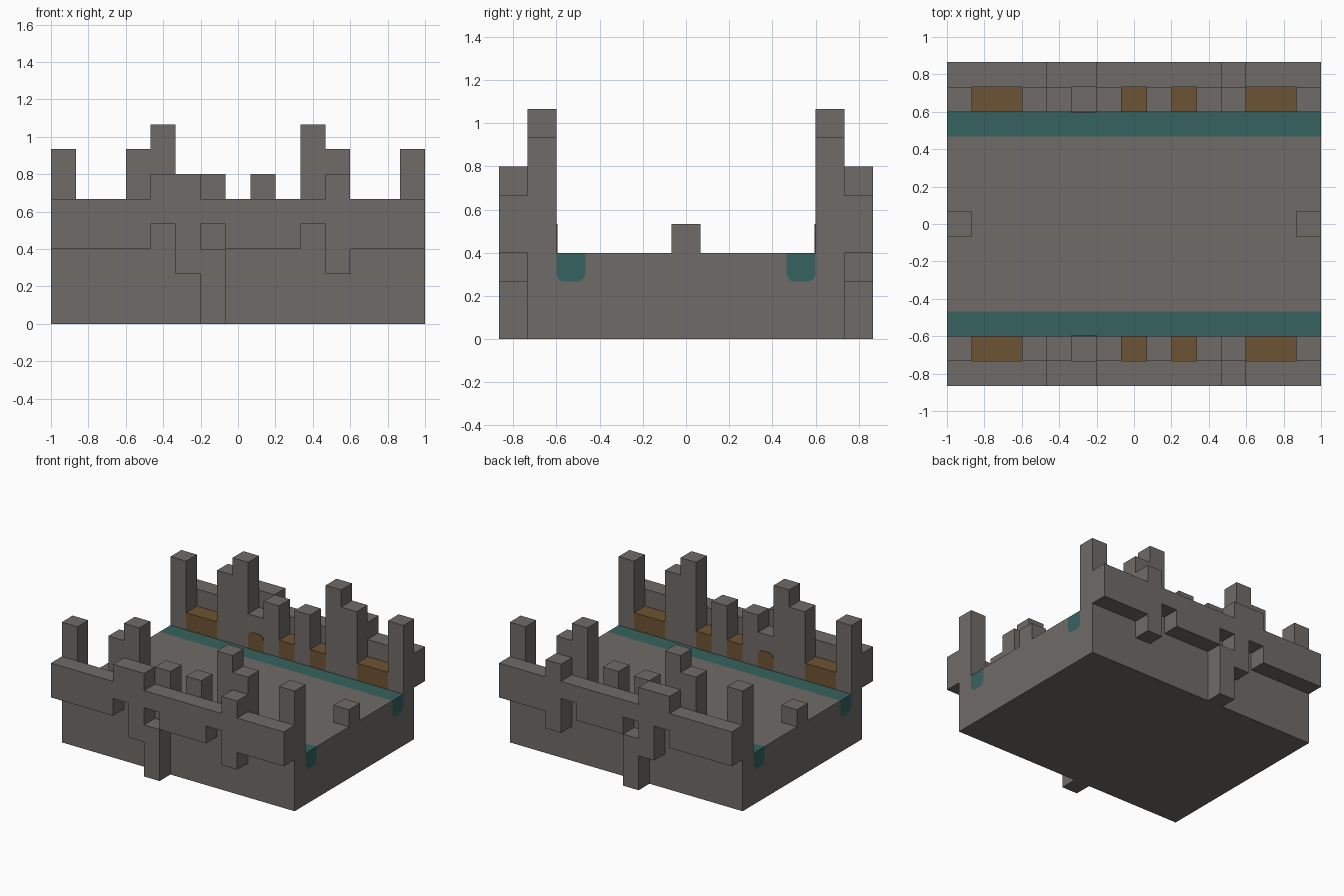
import bpy, bmesh
from math import sin, cos, pi

if "Cube" in bpy.data.objects:
    bpy.data.objects.remove(bpy.data.objects["Cube"], do_unlink=True)

U = 2 / 15  # one building block


def material(name, rgb):
    m = bpy.data.materials.new(name)
    m.use_nodes = True
    m.diffuse_color = (*rgb, 1)
    m.node_tree.nodes["Principled BSDF"].inputs["Base Color"].default_value = (*rgb, 1)
    return m


STONE = material("warm grey stone", (0.160, 0.147, 0.136))
WOOD = material("brown wood", (0.150, 0.087, 0.033))
WATER = material("teal water", (0.036, 0.124, 0.116))


def prism(name, loops, axis, a, b, mat):
    """Extrude flat outlines (block units) along x or y from a to b."""
    def place(p):
        return (a * U, p[0] * U, p[1] * U) if axis == "x" else (p[0] * U, a * U, p[1] * U)
    bm = bmesh.new()
    for loop in loops:
        bm.faces.new([bm.verts.new(place(p)) for p in loop])
    bmesh.ops.remove_doubles(bm, verts=bm.verts, dist=1e-4)
    new = bmesh.ops.extrude_face_region(bm, geom=bm.faces[:])["geom"]
    step = (b - a) * U
    bmesh.ops.translate(bm, verts=[v for v in new if isinstance(v, bmesh.types.BMVert)],
                        vec=(step, 0, 0) if axis == "x" else (0, step, 0))
    bmesh.ops.recalc_face_normals(bm, faces=bm.faces)
    me = bpy.data.meshes.new(name)
    bm.to_mesh(me)
    bm.free()
    me.materials.append(mat)
    ob = bpy.data.objects.new(name, me)
    bpy.context.collection.objects.link(ob)


def cells(spans):
    """Unit squares for (column, bottom, top) spans; columns run from -x to +x."""
    return [[(c - 7.5, z), (c - 6.5, z), (c - 6.5, z + 1), (c - 7.5, z + 1)]
            for c, lo, hi in spans for z in range(lo, hi)]


def channel(y, r=0.28):
    """Square with rounded lower corners, open edge at the top of the floor."""
    pts = [(y - 0.5, 3)]
    for cx, start in ((y - 0.5 + r, pi), (y + 0.5 - r, 1.5 * pi)):
        pts += [(cx + r * cos(start + i * pi / 8), 2 + r + r * sin(start + i * pi / 8))
                for i in range(5)]
    return pts + [(y + 0.5, 3)]


# Floor slab with two sunken channels filled with water
outline = [(-5.5, 0), (-5.5, 3)] + channel(-4) + channel(4) + [(5.5, 3), (5.5, 0)]
prism("floor_slab", [outline], "x", -7.5, 7.5, STONE)
for side, label in ((-1, "front"), (1, "back")):
    prism(label + "_water_channel", [channel(4 * side)], "x", -7.5, 7.5, WATER)

# Stone columns of the ruined inner wall: column -> top
inner_tops = {0: 7, 3: 7, 4: 8, 5: 5, 6: 6, 8: 6, 10: 8, 11: 7, 14: 7}
inner = cells([(c, 3, top) for c, top in inner_tops.items()])

# Outer wall: plain band with raised, hanging and notched columns
outer_shape = {4: [(4, 6)], 5: [(2, 6)], 6: [(0, 3), (4, 5)], 10: [(4, 5)], 11: [(2, 6)]}
outer = cells([(c, lo, hi) for c in range(15) for lo, hi in outer_shape.get(c, [(3, 5)])])

# Wooden sills between the columns
sills = cells([(c, 3, 4) for c in (1, 2, 7, 9, 12, 13)])

# Door outline: the channel shape turned upside down
door = [(p - 2, 6 - z) for p, z in channel(0)]

for side, label in ((-1, "front"), (1, "back")):
    prism(label + "_inner_wall", inner, "y", 4.5 * side, 5.5 * side, STONE)
    prism(label + "_outer_wall", outer, "y", 5.5 * side, 6.5 * side, STONE)
    prism(label + "_wooden_sills", sills, "y", 4.5 * side, 5.5 * side, WOOD)
    prism(label + "_arched_door", [door], "y", 4.47 * side, 4.5 * side, WOOD)

# Single blocks at both ends of the floor
for name, column in (("right_end_block", 0), ("left_end_block", 14)):
    prism(name, cells([(column, 3, 4)]), "y", -0.5, 0.5, STONE)
